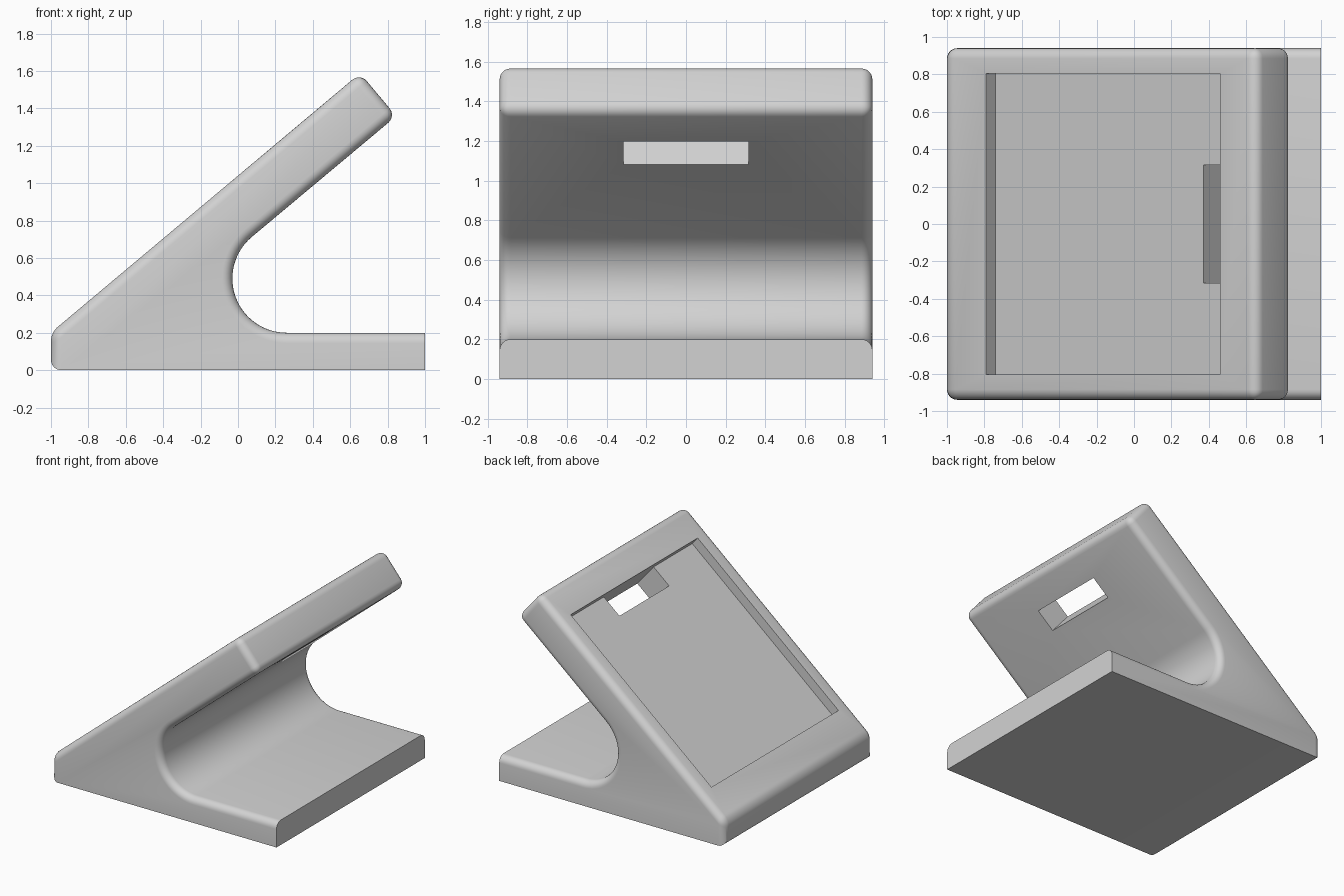
import bpy
import bmesh
from math import radians, sin, cos
from mathutils import Vector

default_cube = bpy.data.objects.get("Cube")
if default_cube:
    bpy.data.objects.remove(default_cube, do_unlink=True)

TILT = radians(40)
HALF_WIDTH = 0.94
FILLET = 0.055
THICKNESS = 0.30
SLOPE_HEIGHT = 1.04                        # height of the sloped face at x = 0
ALONG = Vector((cos(TILT), 0, sin(TILT)))  # up the slope
NORMAL = Vector((-sin(TILT), 0, cos(TILT)))

grey = bpy.data.materials.new("plain grey")
grey.use_nodes = True
colour = (0.65, 0.65, 0.65, 1)
grey.diffuse_color = colour
grey.node_tree.nodes["Principled BSDF"].inputs["Base Color"].default_value = colour


def on_slope(x):
    return Vector((x, 0, SLOPE_HEIGHT + x * sin(TILT) / cos(TILT)))


# Side profile: foot, round throat and leaning back rest
upper_corner = on_slope(0.653)
lower_corner = upper_corner - NORMAL * THICKNESS
centre, radius, steps = Vector((0.26, 0, 0.49)), 0.29, 28
start, end = radians(130), radians(270)
throat = []
for i in range(steps + 1):
    a = start + (end - start) * i / steps
    throat.append(centre + radius * Vector((cos(a), 0, sin(a))))
profile = [Vector((-1, 0, 0)), on_slope(-1), upper_corner, lower_corner,
           *throat, Vector((1, 0, 0.2)), Vector((1, 0, 0))]

# Extrude the profile across the width
bm = bmesh.new()
side = Vector((0, HALF_WIDTH, 0))
face = bm.faces.new([bm.verts.new(p - side) for p in profile])
extruded = bmesh.ops.extrude_face_region(bm, geom=[face])
moved = [v for v in extruded["geom"] if isinstance(v, bmesh.types.BMVert)]
bmesh.ops.translate(bm, verts=moved, vec=side * 2)
bmesh.ops.recalc_face_normals(bm, faces=bm.faces)


# Round the outer edges, leaving the underside and foot end crisp
def is_rounded(edge):
    a, b = (v.co for v in edge.verts)
    if abs(a.y - b.y) > 0.1:
        return any((a - p).xz.length < 0.001 for p in profile[:4])
    on_floor = max(a.z, b.z) < 0.001
    on_foot_end = min(a.x, b.x) > 0.999
    return not (on_floor or on_foot_end)


bmesh.ops.bevel(bm, geom=[e for e in bm.edges if is_rounded(e)], offset=FILLET,
                offset_type='OFFSET', segments=6, profile=0.5,
                affect='EDGES', clamp_overlap=True)
mesh = bpy.data.meshes.new("stand_body")
bm.to_mesh(mesh)
bm.free()
mesh.materials.append(grey)
body = bpy.data.objects.new("stand_body", mesh)
bpy.context.collection.objects.link(body)


def cut_box(name, middle, size):
    """Cut a box, tilted with the slope, out of the body."""
    bpy.ops.mesh.primitive_cube_add(size=1, location=middle, rotation=(0, -TILT, 0))
    cutter = bpy.context.object
    cutter.name = name
    cutter.scale = size
    cutter.hide_render = True
    cutter.data.materials.append(grey)
    modifier = body.modifiers.new(name, 'BOOLEAN')
    modifier.operation = 'DIFFERENCE'
    modifier.solver = 'EXACT'
    modifier.object = cutter
    bpy.ops.object.select_all(action='DESELECT')
    body.select_set(True)
    bpy.context.view_layer.objects.active = body
    bpy.ops.object.modifier_apply(modifier=name)
    bpy.data.objects.remove(cutter, do_unlink=True)


# Shallow tray in the sloped face
low, high = on_slope(-0.79), on_slope(0.46)
tray_depth = 0.075
cut_box("tray_cutter", (low + high) / 2, ((high - low).length, 1.61, tray_depth * 2))

# Slot through the back rest at the top of the tray
slot_length = 0.18
cut_box("slot_cutter", high - ALONG * slot_length / 2 - NORMAL * 0.2,
        (slot_length, 0.63, 0.4))

bpy.ops.object.shade_smooth_by_angle(angle=radians(30))
